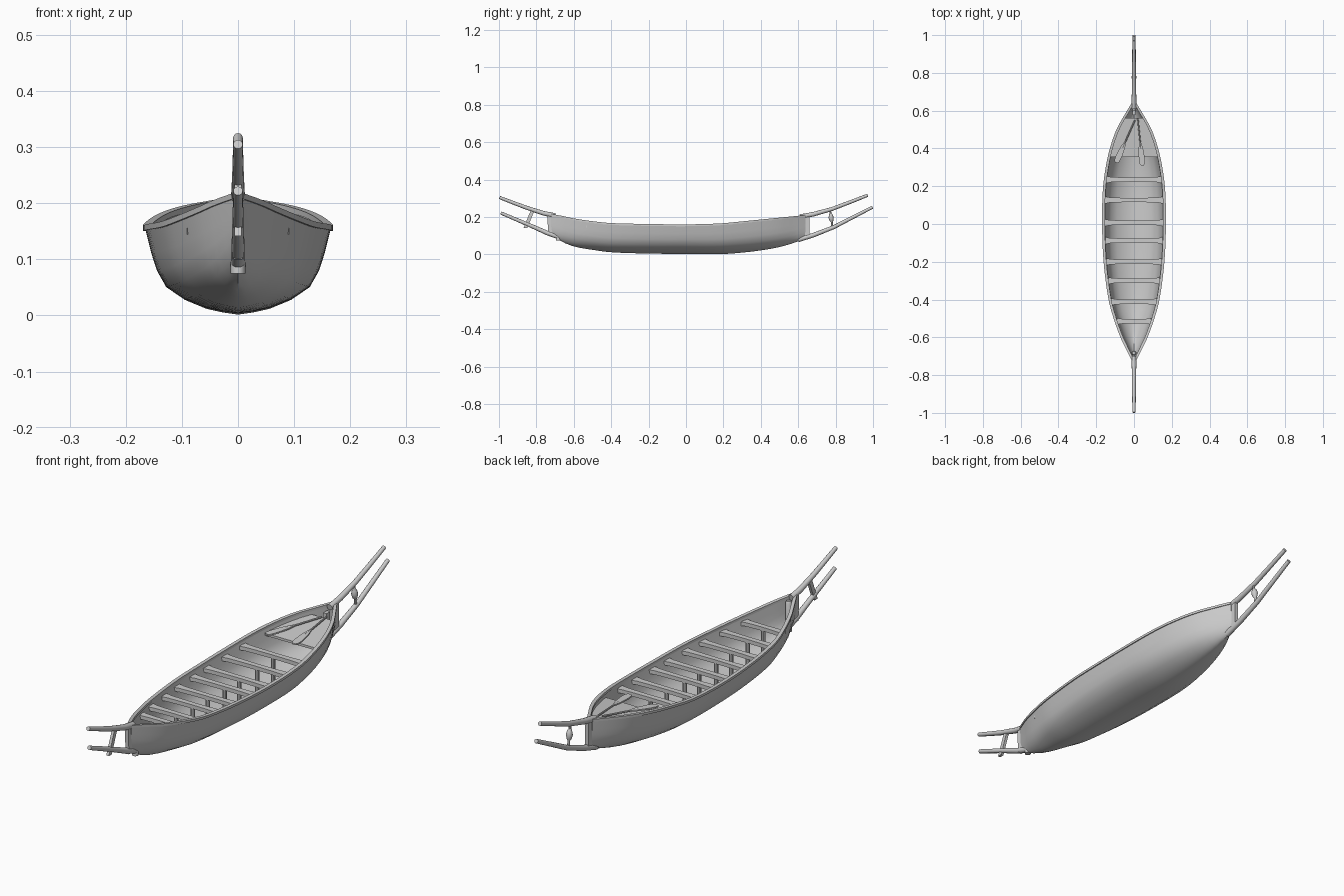
import bpy, bmesh, math
from mathutils import Vector

if "Cube" in bpy.data.objects:
    bpy.data.objects.remove(bpy.data.objects["Cube"])

# Hull stations: y, half width, keel z, gunwale z
ST = [(-.722, .009, .105, .213), (-.66, .040, .067, .202), (-.6, .069, .043, .189),
      (-.5, .105, .025, .174), (-.4, .132, .012, .164), (-.2, .158, .005, .159),
      (0, .166, .003, .157), (.18, .162, .002, .162), (.3, .147, .010, .173),
      (.4, .125, .022, .183), (.5, .090, .040, .193), (.58, .046, .063, .201),
      (.638, .011, .086, .207)]
SEC = [(0, 0), (.17, .025), (.34, .065), (.57, .165), (.77, .31), (.87, .5), (.93, .7), (1, 1)]


def hull_at(y, k):
    """Smooth interpolation of station column k at y."""
    y = min(max(y, ST[0][0]), ST[-1][0])
    i = 0
    while i < len(ST) - 2 and y > ST[i + 1][0]:
        i += 1

    def slope(j):
        a, b = ST[max(j - 1, 0)], ST[min(j + 1, len(ST) - 1)]
        return (b[k] - a[k]) / (b[0] - a[0])
    h = ST[i + 1][0] - ST[i][0]
    t = (y - ST[i][0]) / h
    return ((2*t**3 - 3*t*t + 1) * ST[i][k] + (t**3 - 2*t*t + t) * h * slope(i)
            + (3*t*t - 2*t**3) * ST[i + 1][k] + (t**3 - t*t) * h * slope(i + 1))


def half_width(y, z):
    """Half width of the hull at height z."""
    kz, gz = hull_at(y, 2), hull_at(y, 3)
    v = (z - kz) / (gz - kz)
    for (u0, v0), (u1, v1) in zip(SEC, SEC[1:]):
        if v <= v1:
            return hull_at(y, 1) * (u0 + (u1 - u0) * (v - v0) / (v1 - v0))
    return hull_at(y, 1)


def loft(name, rings, smooth=True):
    """Skin closed rings of points and cap both ends."""
    bm = bmesh.new()
    rows = [[bm.verts.new(p) for p in r] for r in rings]
    n = len(rows[0])
    for a, b in zip(rows, rows[1:]):
        for i in range(n):
            bm.faces.new((a[i], a[(i + 1) % n], b[(i + 1) % n], b[i]))
    bm.faces.new(rows[0])
    bm.faces.new(rows[-1])
    bmesh.ops.recalc_face_normals(bm, faces=bm.faces)
    me = bpy.data.meshes.new(name)
    bm.to_mesh(me)
    bm.free()
    ob = bpy.data.objects.new(name, me)
    bpy.context.collection.objects.link(ob)
    if smooth:
        bpy.ops.object.select_all(action='DESELECT')
        ob.select_set(True)
        bpy.context.view_layer.objects.active = ob
        bpy.ops.object.shade_smooth_by_angle(angle=math.radians(35))
    return ob


def tube(name, pts, radii, n=10):
    """Round tapered rod through points."""
    pts = [Vector(p) for p in pts]
    rings = []
    for i, p in enumerate(pts):
        d = (pts[min(i + 1, len(pts) - 1)] - pts[max(i - 1, 0)]).normalized()
        a = d.cross(Vector((1, 0, 0)) if abs(d.x) < .8 else Vector((0, 0, 1))).normalized()
        b = d.cross(a)
        rings.append([p + radii[i] * (math.cos(2*math.pi*j/n) * a + math.sin(2*math.pi*j/n) * b)
                      for j in range(n)])
    return loft(name, rings)


def prism(name, outline, z, thick):
    """Flat outline (x, y) extruded downwards from z."""
    return loft(name, [[(x, y, z - thick) for x, y in outline], [(x, y, z) for x, y in outline]], False)


# Hull shell: outer skin then inner skin in one closed section
ys = [ST[0][0] + (ST[-1][0] - ST[0][0]) * i / 36 for i in range(37)]
rings = []
for y in ys:
    w, kz, gz = (hull_at(y, k) for k in (1, 2, 3))
    wi, ki = max(w - .008, .002), kz + .008
    full = [(-u, v) for u, v in SEC[:0:-1]] + SEC
    rings.append([(u * w, y, kz + v * (gz - kz)) for u, v in full]
                 + [(u * wi, y, ki + v * (gz - ki)) for u, v in full[::-1]])
loft("hull", rings)

# Gunwale rails on both sides
for s, side in ((-1, "left"), (1, "right")):
    rail = []
    for y in ys:
        w, gz = hull_at(y, 1), hull_at(y, 3)
        i, o = max(w - .012, .0005), w + .003
        rail.append([(s*i, y, gz - .006), (s*o, y, gz - .006), (s*o, y, gz + .004), (s*i, y, gz + .004)])
    loft("gunwale_" + side, rail)

# Thwart seats, flared at the ends, each on a central post
for n, y in enumerate((.235, .127, .007, -.088, -.2, -.3, -.412, -.515)):
    z = hull_at(y, 3) - .016
    w = half_width(y, z - .018) - .004
    right = [(0, .011), (w * .5, .012), (w * .85, .014), (w, .019)]
    top = [(-x, h) for x, h in right[:0:-1]] + right
    prism(f"seat_{n+1}", [(x, y + h) for x, h in top] + [(x, y - h) for x, h in top[::-1]], z, .016)
    tube(f"seat_post_{n+1}", [(0, y, hull_at(y, 2) + .005), (0, y, z - .01)], [.009, .009])

# Stern deck following the hull sides
deck = []
for i in range(9):
    y = .355 + .205 * i / 8
    z = hull_at(y, 3) - .02
    w = half_width(y, z) - .004
    deck.append([(-w, y, z - .01), (w, y, z - .01), (w, y, z), (-w, y, z)])
loft("stern_deck", deck, False)

# Two paddles resting on the deck
for n, (a, b) in enumerate((((.005, .55, .186), (-.095, .325, .172)),
                            ((.02, .56, .187), (.045, .31, .174)))):
    a, b = Vector(a), Vector(b)
    d = b - a
    side = Vector((-d.y, d.x, 0)).normalized()
    tube(f"paddle_shaft_{n+1}", [a, a + d * .65], [.004, .004], 8)
    up = Vector((0, 0, .003))
    blade = [[a + d*t + side*h + up, a + d*t - side*h + up, a + d*t - side*h - up, a + d*t + side*h - up]
             for t, h in ((.5, .004), (.64, .012), (.85, .016), (.96, .014), (1, .007))]
    loft(f"paddle_blade_{n+1}", blade)

# Carrying poles curving out of bow and stern
poles = {
    "bow_upper_pole": [(-.70, .208), (-.76, .220), (-.85, .249), (-.93, .279), (-.997, .305)],
    "bow_lower_pole": [(-.68, .094), (-.74, .114), (-.83, .154), (-.91, .188), (-.99, .222)],
    "stern_upper_pole": [(.61, .202), (.68, .215), (.78, .243), (.88, .281), (.972, .317)],
    "stern_lower_pole": [(.60, .079), (.68, .103), (.79, .146), (.90, .203), (.997, .253)],
}
for name, p in poles.items():
    tube(name, [(0, y, z) for y, z in p], [.013, .012, .0105, .0095, .0085], 12)


# Stem posts and struts joining the poles
def post(name, lo, hi, hy, hx=.008):
    loft(name, [[(sx * hx, y + sy * hy, z) for sx, sy in ((-1, -1), (1, -1), (1, 1), (-1, 1))]
                for y, z in (lo, hi)], False)


post("bow_post", (-.724, .100), (-.728, .213), .013)
post("bow_strut", (-.858, .142), (-.819, .239), .010, .006)
post("stern_post", (.648, .092), (.648, .208), .013)
post("stern_inner_post", (.59, .075), (.59, .190), .012)

# Turned spindle with knob between the stern poles
tube("stern_spindle", [(0, .782 - .012 * i / 6, z) for i, z in
                       enumerate((.142, .172, .180, .196, .212, .220, .240))],
     [.006, .005, .010, .014, .010, .005, .006])

# Bollard inside the bow
tube("bow_bollard", [(0, -.683, .075), (0, -.683, .195), (0, -.683, .202)], [.013, .013, .009], 12)
